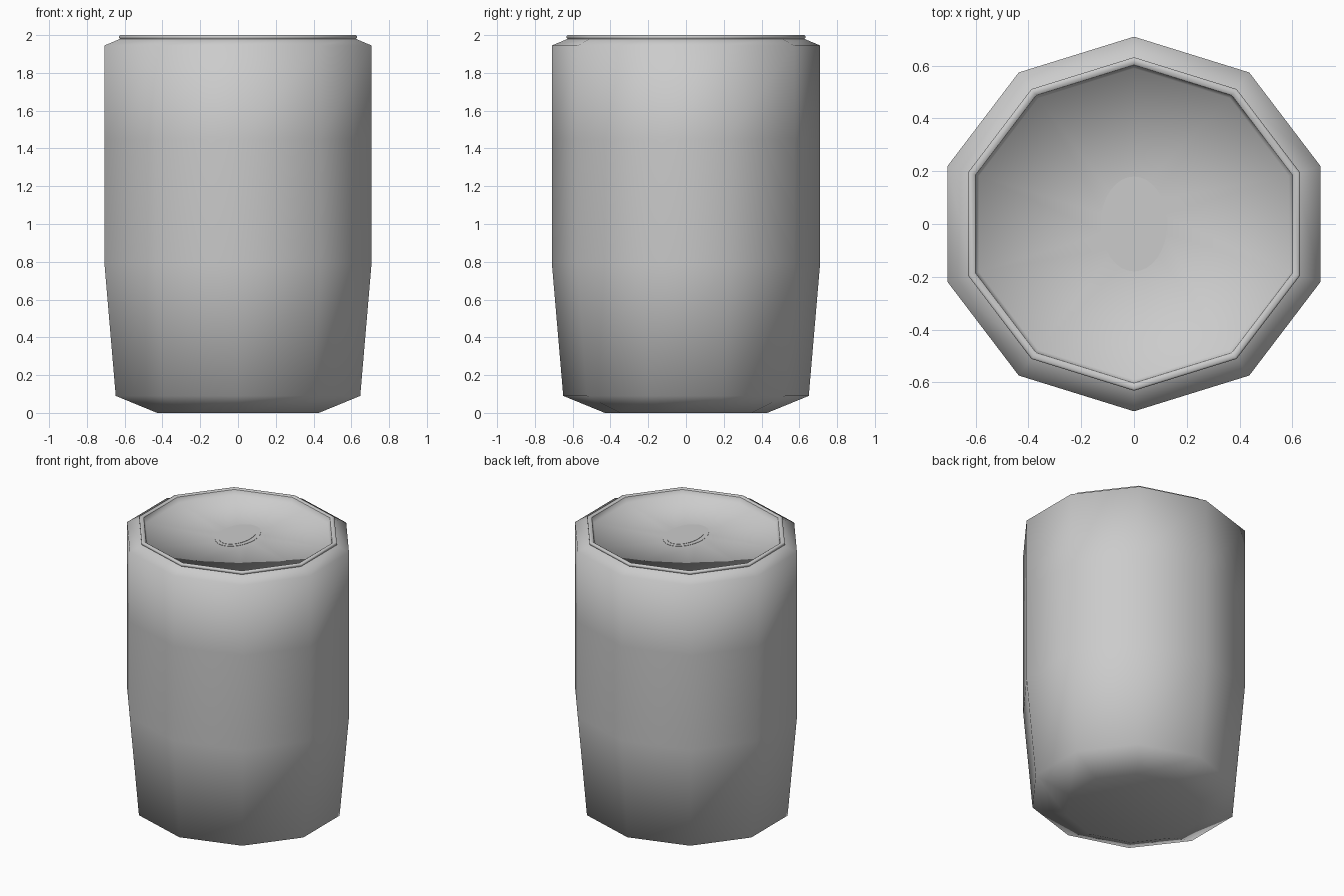
import bpy
import bmesh
from math import cos, sin, pi, radians

cube = bpy.data.objects.get("Cube")
if cube:
    bpy.data.objects.remove(cube, do_unlink=True)

GREY = (0.6, 0.6, 0.6, 1)
metal = bpy.data.materials.new("grey metal")
metal.use_nodes = True
metal.diffuse_color = GREY
metal.node_tree.nodes["Principled BSDF"].inputs["Base Color"].default_value = GREY


def loft(name, profile, sides, x_scale, cap_start=False, cap_end=False, angle=180):
    """Stack rings of (y radius, height) into a tube, stretched along x."""
    bm = bmesh.new()
    rings = []
    for r, z in profile:
        angles = [pi / 2 + 2 * pi * i / sides for i in range(sides)]
        rings.append([bm.verts.new((r * x_scale * cos(a), r * sin(a), z)) for a in angles])
    for low, high in zip(rings, rings[1:]):
        for i in range(sides):
            j = (i + 1) % sides
            bm.faces.new((low[i], low[j], high[j], high[i]))
    if cap_start:
        bm.faces.new(rings[0][::-1])
    if cap_end:
        bm.faces.new(rings[-1])
    mesh = bpy.data.meshes.new(name)
    bm.to_mesh(mesh)
    bm.free()
    mesh.materials.append(metal)
    obj = bpy.data.objects.new(name, mesh)
    bpy.context.collection.objects.link(obj)
    bpy.ops.object.select_all(action='DESELECT')
    obj.select_set(True)
    bpy.context.view_layer.objects.active = obj
    if angle >= 180:
        bpy.ops.object.shade_smooth()
    else:
        bpy.ops.object.shade_smooth_by_angle(angle=radians(angle))
    return obj


SIDES = 10
STRETCH = 1.047

# Can wall with tapered foot and sloped shoulder
loft("can_body", [(0.43, 0), (0.65, 0.09), (0.71, 0.79), (0.71, 1.45),
                  (0.71, 1.945), (0.615, 1.985)],
     SIDES, STRETCH, cap_start=True)

# Raised lip around the top
loft("top_rim", [(0.622, 1.975), (0.632, 1.985), (0.632, 1.996),
                 (0.625, 2), (0.612, 2), (0.603, 1.994)],
     SIDES, STRETCH)

# Sunken lid
loft("lid", [(0.603, 1.994), (0.59, 1.957), (0.11, 1.957)],
     SIDES, STRETCH, cap_end=True)

# Oval tab in the lid: outer plate and inner inset
loft("tab_ring", [(0.18, 1.955), (0.18, 1.959)], 32, 0.7, cap_end=True, angle=30)
loft("tab_center", [(0.154, 1.957), (0.154, 1.961)], 32, 0.63, cap_end=True, angle=30)
